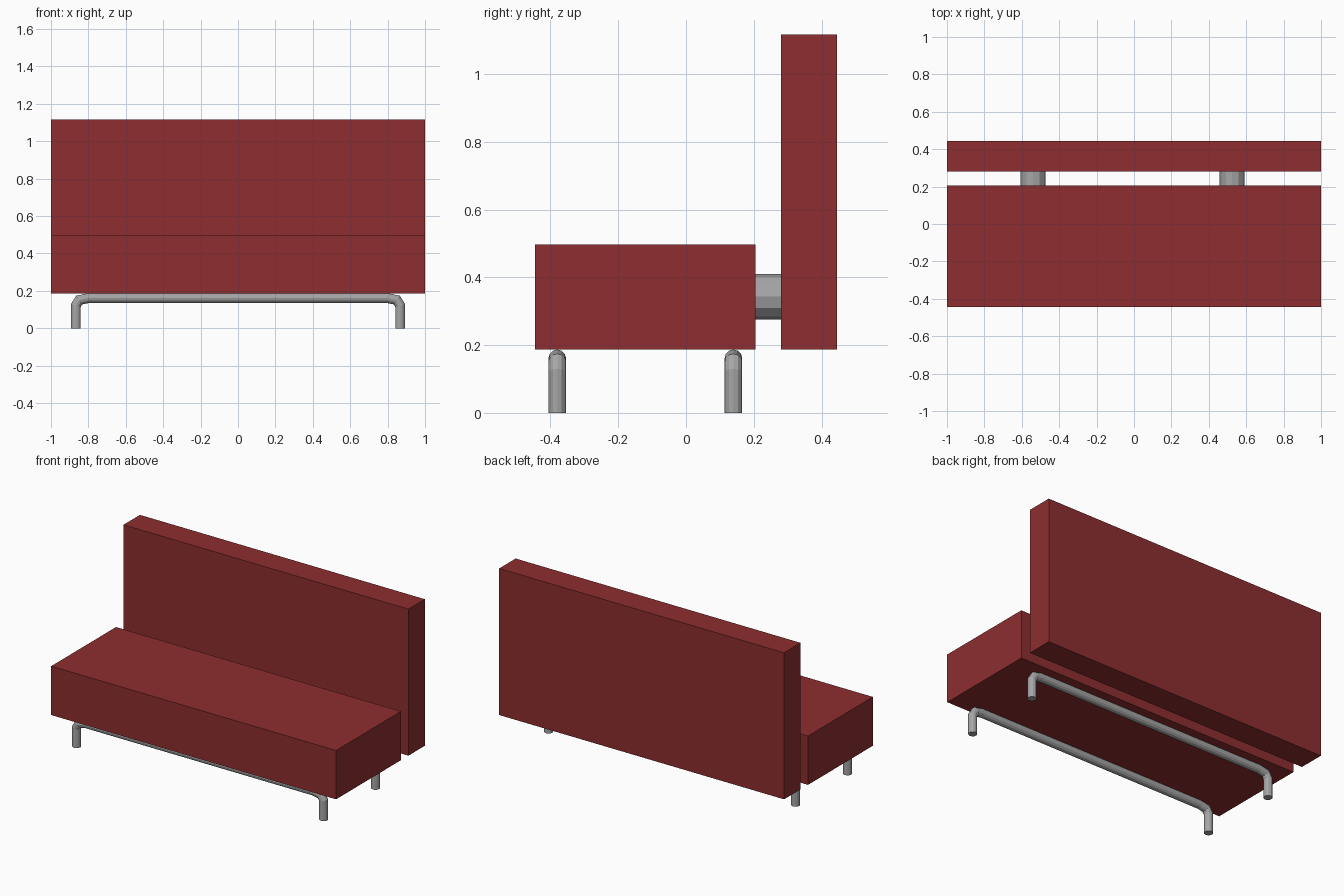
import bpy, bmesh, math
from mathutils import Vector

if "Cube" in bpy.data.objects:
    bpy.data.objects.remove(bpy.data.objects["Cube"])


def material(name, rgb):
    m = bpy.data.materials.new(name)
    m.diffuse_color = (*rgb, 1)
    m.use_nodes = True
    m.node_tree.nodes["Principled BSDF"].inputs["Base Color"].default_value = m.diffuse_color
    return m


RED = material("red upholstery", (0.27, 0.027, 0.029))
STEEL = material("grey steel", (0.38, 0.38, 0.38))


def finish(name, bm, mat):
    bmesh.ops.recalc_face_normals(bm, faces=bm.faces)
    mesh = bpy.data.meshes.new(name)
    bm.to_mesh(mesh)
    bm.free()
    mesh.materials.append(mat)
    obj = bpy.data.objects.new(name, mesh)
    bpy.context.collection.objects.link(obj)
    return obj


def box(name, lo, hi, mat):
    bm = bmesh.new()
    bmesh.ops.create_cube(bm, size=1)
    for v in bm.verts:
        v.co = [(a + b) / 2 + c * (b - a) for a, b, c in zip(lo, hi, v.co)]
    return finish(name, bm, mat)


def tube(name, path, side, radius, mat, sides=12):
    """Sweep a capped ring along a planar path; side is the plane's normal."""
    bm = bmesh.new()
    pts, side = [Vector(p) for p in path], Vector(side)
    rings = []
    for i, p in enumerate(pts):
        d_in = (p - pts[max(i - 1, 0)]).normalized()
        d_out = (pts[min(i + 1, len(pts) - 1)] - p).normalized()
        tangent = (d_in + d_out).normalized()
        # widen the ring at mitred bends so the tube keeps its thickness
        widen = 1 / max(tangent.dot(d_out if d_out.length else d_in), 0.5)
        up = side.cross(tangent) * widen
        ring = []
        for k in range(sides):
            a = 2 * math.pi * k / sides
            ring.append(bm.verts.new(p + radius * (math.cos(a) * side + math.sin(a) * up)))
        rings.append(ring)
    for r, s in zip(rings, rings[1:]):
        for k in range(sides):
            j = (k + 1) % sides
            bm.faces.new((r[k], r[j], s[j], s[k]))
    bm.faces.new(rings[0])
    bm.faces.new(rings[-1])
    return finish(name, bm, mat)


# Upholstered blocks
box("seat", (-1, -0.445, 0.187), (1, 0.205, 0.497), RED)
box("backrest", (-1, 0.28, 0.187), (1, 0.445, 1.117), RED)

# Round spacers joining seat and backrest
for label, x in (("left", -0.54), ("right", 0.525)):
    tube(label + "_spacer", [(x, 0.195, 0.343), (x, 0.29, 0.343)], (1, 0, 0), 0.067, STEEL)

# Bent tube legs, half the path mirrored across x
half = [(-0.867, 0), (-0.867, 0.122), (-0.849, 0.151), (-0.80, 0.161)]
full = half + [(-x, z) for x, z in reversed(half)]
for label, y in (("front", -0.38), ("rear", 0.14)):
    tube(label + "_leg_rail", [(x, y, z) for x, z in full], (0, 1, 0), 0.026, STEEL)
